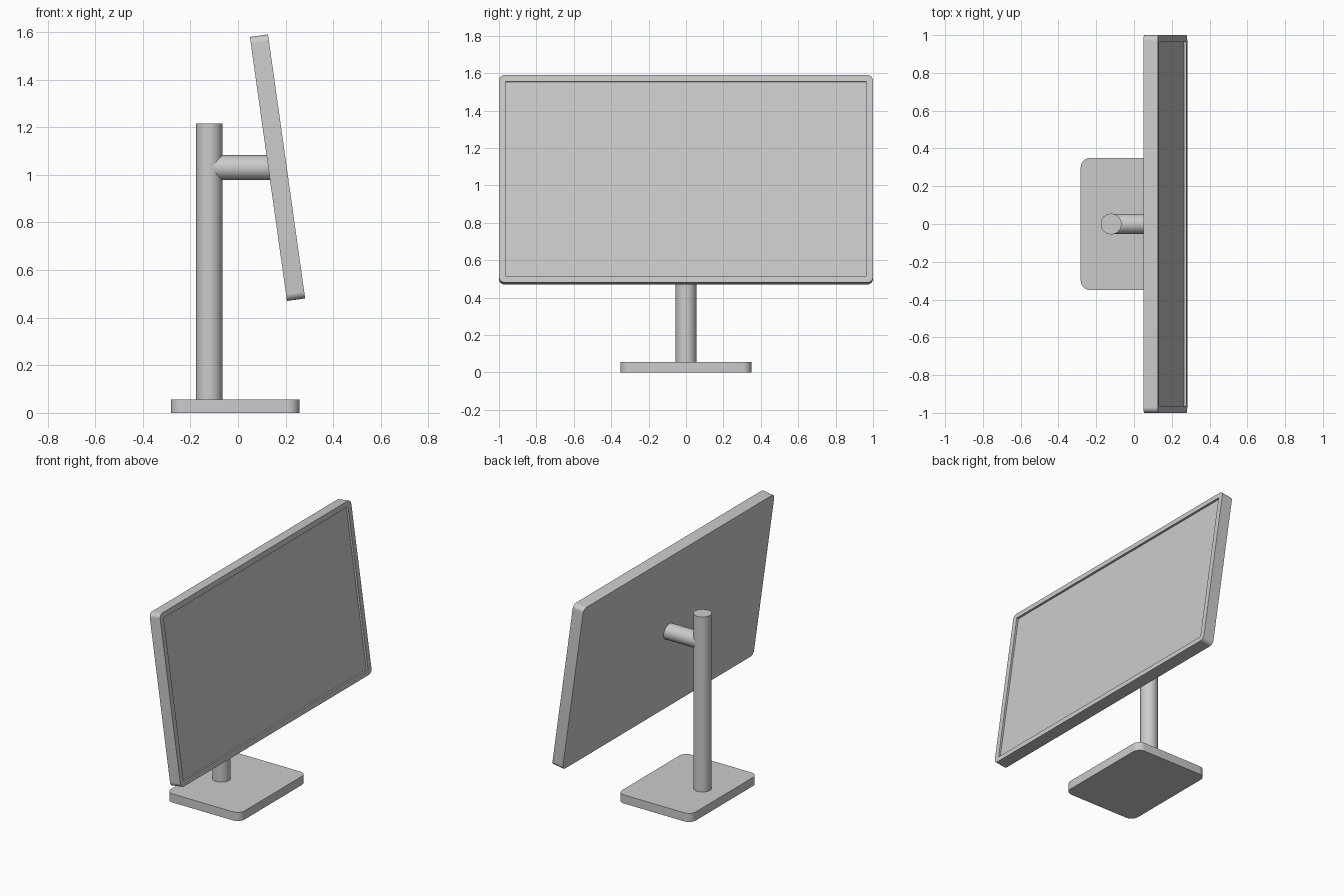
import bpy, bmesh
from math import radians
from mathutils import Vector, Matrix

if "Cube" in bpy.data.objects:
    bpy.data.objects.remove(bpy.data.objects["Cube"])


def finish(bm, name, loc, rot=(0, 0, 0)):
    bmesh.ops.recalc_face_normals(bm, faces=bm.faces)
    mesh = bpy.data.meshes.new(name)
    bm.to_mesh(mesh)
    bm.free()
    ob = bpy.data.objects.new(name, mesh)
    bpy.context.collection.objects.link(ob)
    ob.location, ob.rotation_euler = loc, rot
    bpy.ops.object.select_all(action='DESELECT')
    ob.select_set(True)
    bpy.context.view_layer.objects.active = ob
    bpy.ops.object.shade_smooth_by_angle(angle=radians(35))
    return ob


def slab(name, size, axis, radius, loc, rot=(0, 0, 0), rim=0, recess=0):
    """Box with the four edges along `axis` rounded, optional recessed +axis face."""
    bm = bmesh.new()
    bmesh.ops.create_cube(bm, size=1, matrix=Matrix.Diagonal((*size, 1)))
    corners = [e for e in bm.edges
               if abs((e.verts[0].co - e.verts[1].co).normalized()[axis]) > 0.99]
    if rim:
        bm.normal_update()
        face = max(bm.faces, key=lambda f: f.calc_center_median()[axis])
        bmesh.ops.inset_region(bm, faces=[face], thickness=rim)
        inner = bmesh.ops.extrude_discrete_faces(bm, faces=[face])['faces'][0]
        shift = Vector((0, 0, 0))
        shift[axis] = -recess
        bmesh.ops.translate(bm, verts=inner.verts, vec=shift)
    bmesh.ops.bevel(bm, geom=corners, offset=radius, offset_type='OFFSET',
                    segments=8, profile=0.5, affect='EDGES')
    return finish(bm, name, loc, rot)


def rod(name, radius, start, end):
    """Round bar between two points."""
    start, end = Vector(start), Vector(end)
    bm = bmesh.new()
    bmesh.ops.create_cone(bm, cap_ends=True, segments=64, radius1=radius,
                          radius2=radius, depth=(end - start).length)
    rot = (end - start).to_track_quat('Z', 'Y').to_euler()
    return finish(bm, name, (start + end) / 2, rot)


# Foot plate on the desk
slab("base", (0.54, 0.70, 0.057), 2, 0.05, (-0.012, 0, 0.0285))

# Upright post and the arm that carries the panel
rod("post", 0.055, (-0.121, 0, 0.04), (-0.121, 0, 1.216))
rod("arm", 0.0525, (-0.121, 0, 1.03), (0.16, 0, 1.03))

# Screen panel tilted back, with a recessed display inside its rim
slab("screen_panel", (0.077, 2.0, 1.12), 0, 0.03, (0.166, 0, 1.03),
     (0, radians(-8), 0), rim=0.05, recess=0.013)
